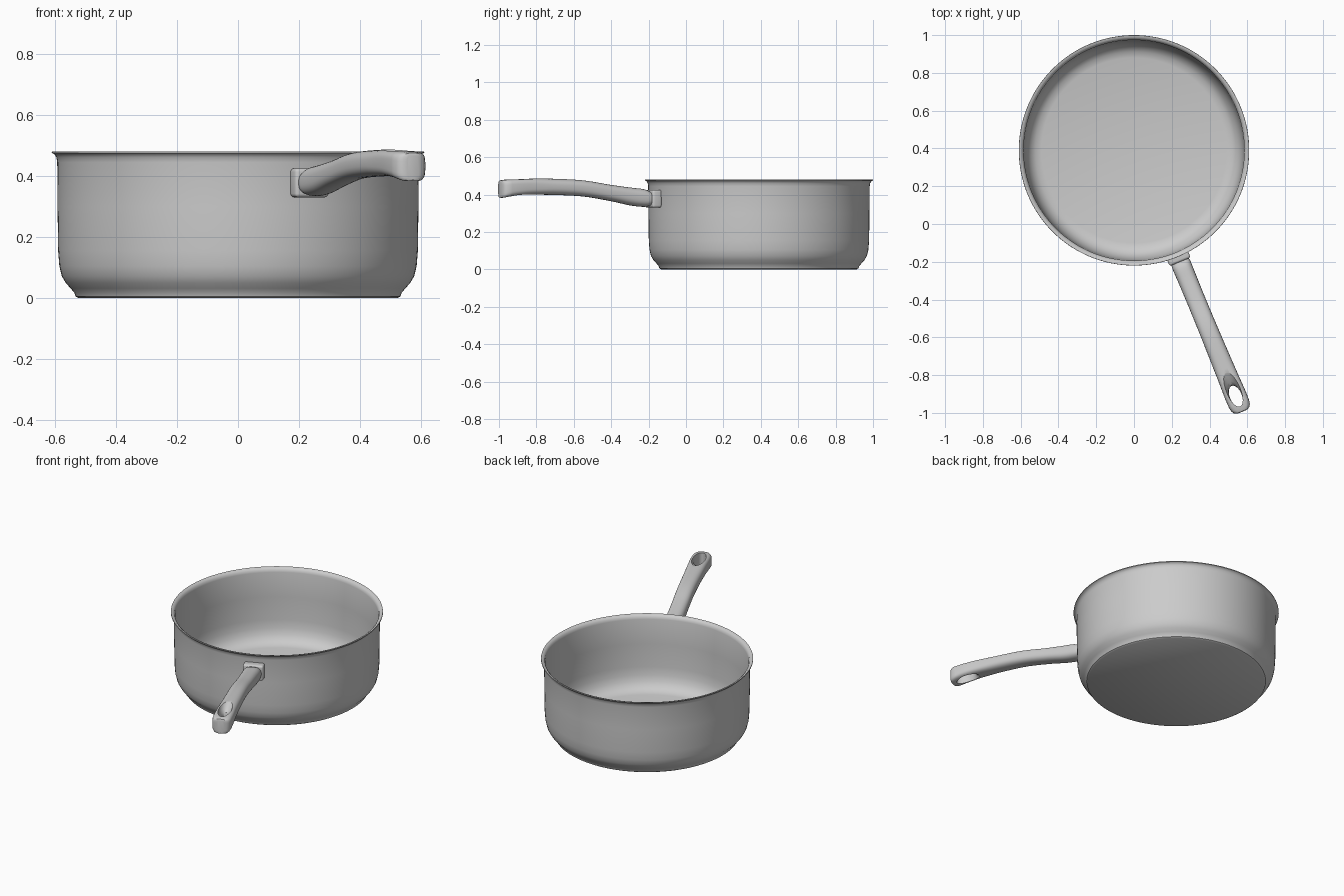
import bpy, bmesh, math
from mathutils import Matrix

if "Cube" in bpy.data.objects:
    bpy.data.objects.remove(bpy.data.objects["Cube"])

CENTRE_Y = 0.39
# handle frame: local x runs outward from the pan axis
FRAME = Matrix.Translation((0, CENTRE_Y, 0)) @ Matrix.Rotation(math.radians(-67.5), 4, 'Z')


def finish(name, bm, matrix, angle=35):
    bmesh.ops.recalc_face_normals(bm, faces=bm.faces)
    me = bpy.data.meshes.new(name)
    bm.to_mesh(me)
    bm.free()
    ob = bpy.data.objects.new(name, me)
    bpy.context.collection.objects.link(ob)
    ob.matrix_world = matrix
    smooth(ob, angle)
    return ob


def smooth(ob, angle=35):
    bpy.ops.object.select_all(action='DESELECT')
    ob.select_set(True)
    bpy.context.view_layer.objects.active = ob
    bpy.ops.object.shade_smooth_by_angle(angle=math.radians(angle))


def loft(rings):
    bm = bmesh.new()
    loops = [[bm.verts.new(p) for p in r] for r in rings]
    n = len(loops[0])
    for a, b in zip(loops, loops[1:]):
        for i in range(n):
            bm.faces.new((a[i], a[(i + 1) % n], b[(i + 1) % n], b[i]))
    bm.faces.new(loops[0])
    bm.faces.new(loops[-1])
    return bm


def spline(rows, steps):
    """Catmull-Rom through rows of numbers."""
    out = []
    for i in range(len(rows) - 1):
        p0, p1, p2, p3 = (rows[max(0, min(len(rows) - 1, i + k))] for k in (-1, 0, 1, 2))
        for j in range(steps):
            t = j / steps
            out.append([0.5 * (2*b + (c - a)*t + (2*a - 5*b + 4*c - d)*t*t
                               + (3*b - a - 3*c + d)*t**3)
                        for a, b, c, d in zip(p0, p1, p2, p3)])
    return out + [list(rows[-1])]


# pan body: lathed wall with stepped base and flared lip
profile = [(0.522, 0), (0.532, 0.006), (0.536, 0.018), (0.548, 0.032), (0.564, 0.05),
           (0.577, 0.072), (0.585, 0.105), (0.589, 0.155), (0.591, 0.3), (0.592, 0.445),
           (0.595, 0.462), (0.602, 0.472), (0.61, 0.476), (0.609, 0.481), (0.598, 0.479),
           (0.588, 0.47), (0.584, 0.455), (0.582, 0.3), (0.58, 0.155), (0.574, 0.105),
           (0.562, 0.07), (0.545, 0.045), (0.522, 0.028), (0.49, 0.02)]
SEG = 128
bm = loft([[(r * math.cos(2 * math.pi * i / SEG), r * math.sin(2 * math.pi * i / SEG), z)
            for i in range(SEG)] for r, z in profile])
finish("pan_body", bm, Matrix.Translation((0, CENTRE_Y, 0)))

# bracket: bevelled block between wall and handle
bm = bmesh.new()
bmesh.ops.create_cube(bm, size=1, matrix=Matrix.Translation((0.612, 0, 0.378))
                      @ Matrix.Diagonal((0.054, 0.12, 0.095, 1)))
bmesh.ops.bevel(bm, geom=bm.edges[:], offset=0.012, segments=4, profile=0.5, affect='EDGES')
finish("handle_bracket", bm, FRAME)

# handle: rounded section swept outward (distance, half width, bottom, top)
stations = [(0.625, 0.046, 0.343, 0.412), (0.645, 0.051, 0.338, 0.42), (0.675, 0.052, 0.335, 0.43),
            (0.747, 0.051, 0.343, 0.438), (0.866, 0.050, 0.367, 0.453),
            (1.039, 0.051, 0.392, 0.478), (1.288, 0.055, 0.400, 0.487),
            (1.40, 0.058, 0.396, 0.484), (1.455, 0.057, 0.389, 0.481)]
rows = spline(stations, 6) + [(1.475, 0.053, 0.385, 0.479), (1.488, 0.045, 0.383, 0.477),
                              (1.495, 0.034, 0.384, 0.475), (1.498, 0.02, 0.388, 0.47)]
rings = []
for s, w, lo, hi in rows:
    k = 2 / (2.6 + 1.6 * max(0, (s - 1.2) / 0.3))      # squarer toward the tip
    ring = []
    for i in range(40):
        c, n = math.cos(math.pi * i / 20), math.sin(math.pi * i / 20)
        ring.append((s, w * math.copysign(abs(c) ** k, c),
                     (lo + hi) / 2 + (hi - lo) / 2 * math.copysign(abs(n) ** k, n)))
    rings.append(ring)
handle = finish("handle", loft(rings), FRAME)

# hanging hole: oval that scoops back toward the pan above and below
levels = [(0.35, 1.24, 0.042), (0.39, 1.30, 0.038), (0.41, 1.335, 0.034), (0.43, 1.35, 0.032),
          (0.45, 1.345, 0.032), (0.465, 1.325, 0.034), (0.485, 1.28, 0.038), (0.52, 1.19, 0.044)]
rings = []
for z, s0, w in levels:
    half = (1.468 - s0) / 2
    rings.append([(s0 + half + half * math.cos(math.pi * i / 20),
                   w * math.sin(math.pi * i / 20), z) for i in range(40)])
cutter = finish("hole_cutter", loft(rings), FRAME)
cutter.hide_render = True
mod = handle.modifiers.new("hole", 'BOOLEAN')
mod.operation = 'DIFFERENCE'
mod.solver = 'EXACT'
mod.object = cutter
bpy.context.view_layer.objects.active = handle
bpy.ops.object.modifier_apply(modifier=mod.name)
bpy.data.objects.remove(cutter)
smooth(handle)
